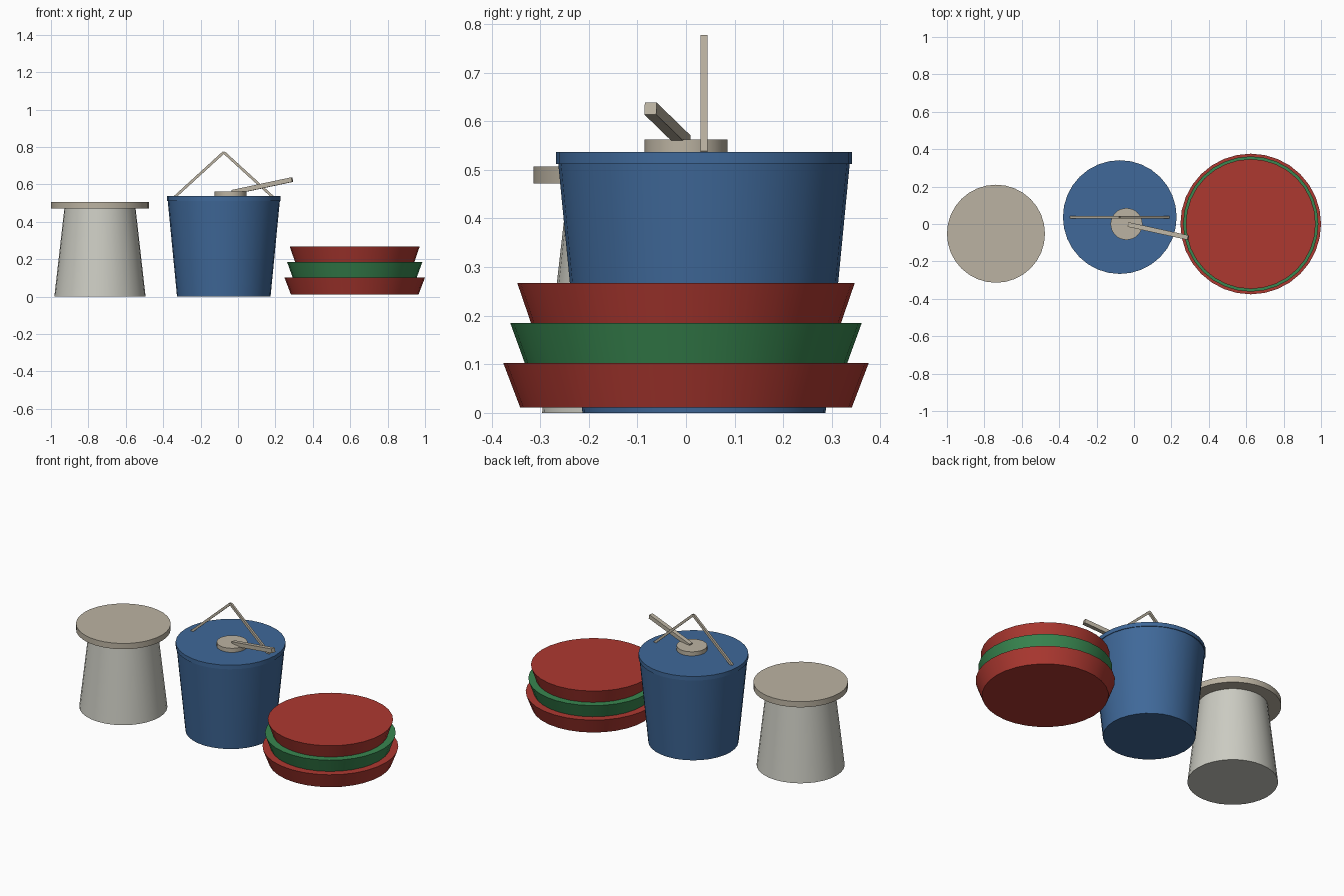
import bpy, math
from mathutils import Vector

if "Cube" in bpy.data.objects:
    bpy.data.objects.remove(bpy.data.objects["Cube"])


def material(name, rgb):
    m = bpy.data.materials.new(name)
    m.diffuse_color = (*rgb, 1)
    m.use_nodes = True
    m.node_tree.nodes["Principled BSDF"].inputs["Base Color"].default_value = m.diffuse_color
    return m


BLUE = material("blue", (0.05, 0.14, 0.32))
RED = material("red", (0.42, 0.04, 0.03))
GREEN = material("green", (0.04, 0.24, 0.08))
TAN = material("tan", (0.50, 0.45, 0.36))
PALE = material("pale", (0.60, 0.60, 0.54))


def frustum(name, x, y, z0, z1, r0, r1, mat):
    bpy.ops.mesh.primitive_cone_add(vertices=32, radius1=r0, radius2=r1,
                                    depth=z1 - z0, location=(x, y, (z0 + z1) / 2))
    ob = bpy.context.object
    ob.name = name
    ob.data.materials.append(mat)
    bpy.ops.object.shade_smooth_by_angle(angle=math.radians(30))
    return ob


def bar(name, a, b, width, mat):
    a, b = Vector(a), Vector(b)
    d = b - a
    bpy.ops.mesh.primitive_cube_add(size=1, location=(a + b) / 2)
    ob = bpy.context.object
    ob.name = name
    ob.scale = (width, width, d.length)
    ob.rotation_euler = d.to_track_quat('Z', 'Y').to_euler()
    ob.data.materials.append(mat)
    return ob


# Stool-like pot with overhanging lid
frustum("pot_body", -0.738, -0.052, 0, 0.475, 0.244, 0.19, PALE)
frustum("pot_lid", -0.738, -0.052, 0.472, 0.507, 0.262, 0.262, TAN)

# Blue bucket with rim
BX, BY = -0.076, 0.037
frustum("bucket_body", BX, BY, 0, 0.515, 0.25, 0.3, BLUE)
frustum("bucket_rim", BX, BY, 0.512, 0.537, 0.304, 0.304, BLUE)

# Folded wire handle
for side, s in (("left", -1), ("right", 1)):
    bar(f"bucket_handle_{side}", (BX + s * 0.262, BY, 0.533), (BX, BY, 0.772), 0.014, TAN)

# Ladle resting on the bucket
frustum("ladle_bowl", -0.04, 0, 0.535, 0.562, 0.085, 0.085, TAN)
bar("ladle_handle", (-0.03, -0.003, 0.558), (0.29, -0.073, 0.626), 0.025, TAN)

# Nested stack of flared bowls
for i, mat in enumerate((RED, GREEN, RED)):
    z = 0.011 + 0.082 * i
    frustum(f"bowl_{i + 1}", 0.624, 0, z, z + 0.092,
            0.341 - 0.0128 * i, 0.376 - 0.0145 * i, mat)
